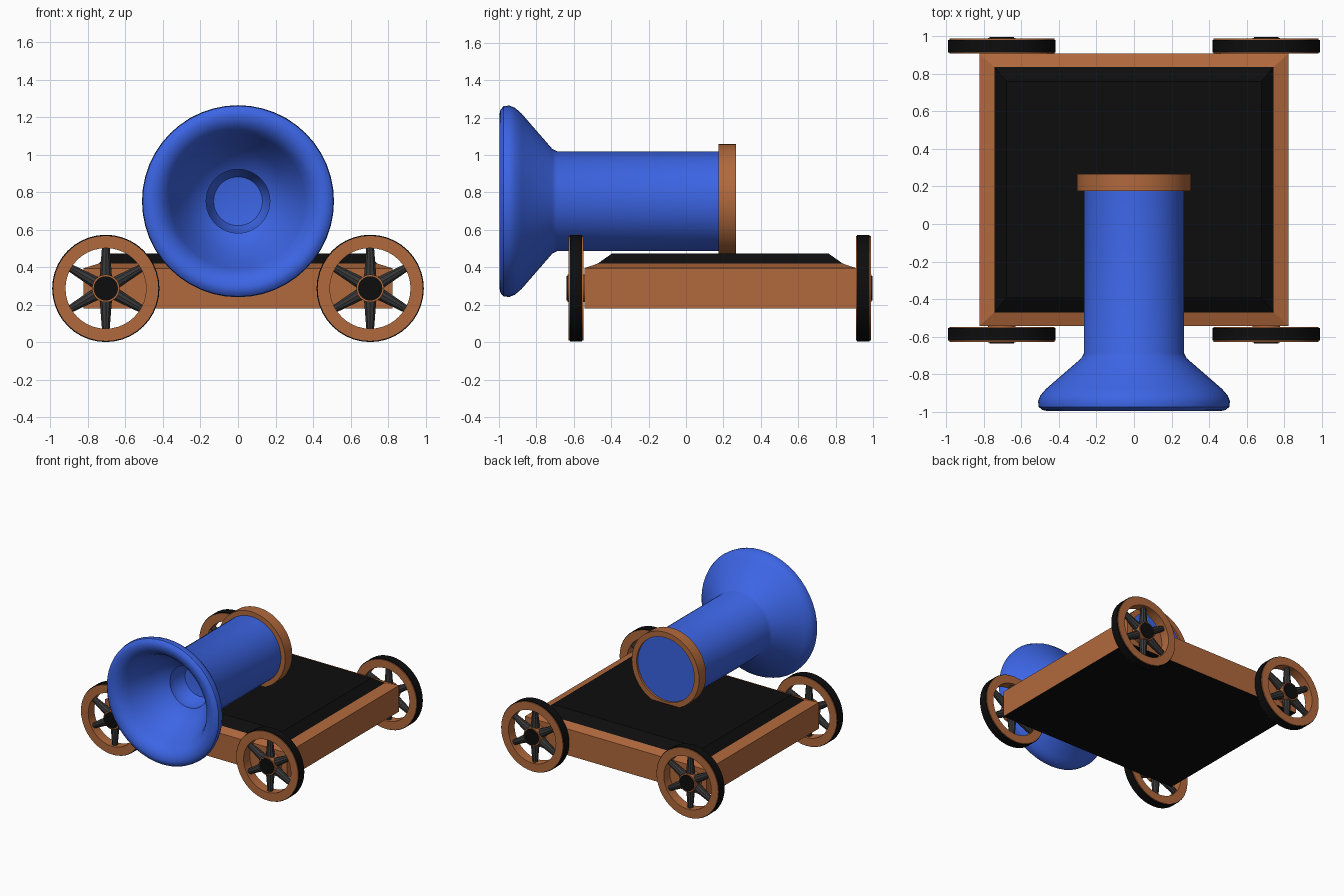
import bpy, bmesh, math
from mathutils import Matrix, Vector

cube = bpy.data.objects.get("Cube")
if cube:
    bpy.data.objects.remove(cube)


def material(name, rgb):
    m = bpy.data.materials.new(name)
    m.use_nodes = True
    m.diffuse_color = (*rgb, 1)
    m.node_tree.nodes["Principled BSDF"].inputs["Base Color"].default_value = (*rgb, 1)
    return m


WOOD = material("warm wood brown", (0.44, 0.14, 0.045))
BLACK = material("black", (0.004, 0.004, 0.004))
BLUE = material("bright blue", (0.045, 0.13, 0.78))
GREY = material("dark grey", (0.04, 0.04, 0.04))


def finish(name, bm, mats, smooth=None):
    bmesh.ops.recalc_face_normals(bm, faces=bm.faces)
    mesh = bpy.data.meshes.new(name)
    bm.to_mesh(mesh)
    bm.free()
    for m in mats:
        mesh.materials.append(m)
    obj = bpy.data.objects.new(name, mesh)
    bpy.context.collection.objects.link(obj)
    if smooth:
        bpy.ops.object.select_all(action="DESELECT")
        obj.select_set(True)
        bpy.context.view_layer.objects.active = obj
        bpy.ops.object.shade_smooth_by_angle(angle=math.radians(smooth))
    return obj


def lathe(name, profile, centre, mat, closed=False, segments=40):
    """Spin (radius, y) points about the y axis; a closed profile makes a ring."""
    bm = bmesh.new()
    verts = [bm.verts.new((r, y, 0)) for r, y in profile]
    edges = [bm.edges.new(p) for p in zip(verts, verts[1:])]
    if closed:
        edges.append(bm.edges.new((verts[-1], verts[0])))
    bmesh.ops.spin(bm, geom=verts + edges, cent=(0, 0, 0), axis=(0, 1, 0),
                   angle=math.tau, steps=segments, use_merge=True)
    bmesh.ops.remove_doubles(bm, verts=bm.verts, dist=1e-5)
    bmesh.ops.translate(bm, verts=bm.verts, vec=centre)
    return finish(name, bm, [mat], 35)


def band(inner, outer, half):
    return [(inner, -half), (outer, -half), (outer, half), (inner, half)]


def disc(radius, y0, y1):
    return [(0, y0), (radius, y0), (radius, y1), (0, y1)]


# Cart bed: stacked rectangles, with a black underside and raised black deck
def bed():
    bm = bmesh.new()
    levels = [(0.825, 0.727, 0.18), (0.825, 0.727, 0.395),
              (0.745, 0.655, 0.42), (0.68, 0.577, 0.475)]
    rings = [[bm.verts.new((sx * x, 0.183 + sy * y, z))
              for sx, sy in ((-1, -1), (1, -1), (1, 1), (-1, 1))] for x, y, z in levels]
    bm.faces.new(rings[0]).material_index = 1
    bm.faces.new(rings[-1]).material_index = 1
    for i, (low, high) in enumerate(zip(rings, rings[1:])):
        for k in range(4):
            n = (k + 1) % 4
            face = bm.faces.new((low[k], low[n], high[n], high[k]))
            face.material_index = int(i == 2)
    finish("cart_bed", bm, [WOOD, BLACK])


bed()

# Barrel with flared bell, rounded lip and hollow mouth
AXIS = (0, 0, 0.753)
lathe("barrel", [(0, 0.25), (0.267, 0.25), (0.267, -0.69), (0.28, -0.715),
                 (0.47, -0.88), (0.5, -0.915), (0.512, -0.945), (0.508, -0.975),
                 (0.49, -0.992), (0.46, -0.998), (0.42, -0.985), (0.385, -0.955),
                 (0.36, -0.91), (0.33, -0.84), (0.27, -0.74), (0.215, -0.67),
                 (0.17, -0.64), (0.17, -0.58), (0.13, -0.5), (0, -0.48)],
      AXIS, BLUE, segments=48)
lathe("barrel_end_ring", band(0.262, 0.306, 0.046), (0, 0.221, AXIS[2]), WOOD,
      closed=True, segments=48)


# Tapered spokes radiating from the hub
def spokes(name, centre):
    bm = bmesh.new()
    for k in range(6):
        turn = Matrix.Rotation(math.tau * k / 6, 4, "Y")
        bmesh.ops.create_cone(bm, cap_ends=True, segments=10, radius1=0.036,
                              radius2=0.021, depth=0.18,
                              matrix=turn @ Matrix.Translation((0, 0, 0.135)))
    bmesh.ops.translate(bm, verts=bm.verts, vec=centre)
    finish(name, bm, [GREY], 35)


# Four wheels: wooden rim, black tyre, hub with black cap
for end, y, out in (("front", -0.588, -1), ("back", 0.948, 1)):
    for side, sx in (("left", 1), ("right", -1)):
        tag = f"{end}_{side}_wheel"
        c = Vector((sx * 0.705, y, 0.288))
        lathe(tag + "_rim", band(0.215, 0.28, 0.04), c, WOOD, closed=True)
        lathe(tag + "_tyre", band(0.27, 0.286, 0.033), c, BLACK, closed=True)
        lathe(tag + "_hub", disc(0.074, -0.045, 0.045), c, WOOD, segments=24)
        lathe(tag + "_hub_cap", disc(0.065, out * 0.04, out * 0.05), c, BLACK, segments=24)
        spokes(tag + "_spokes", c)
